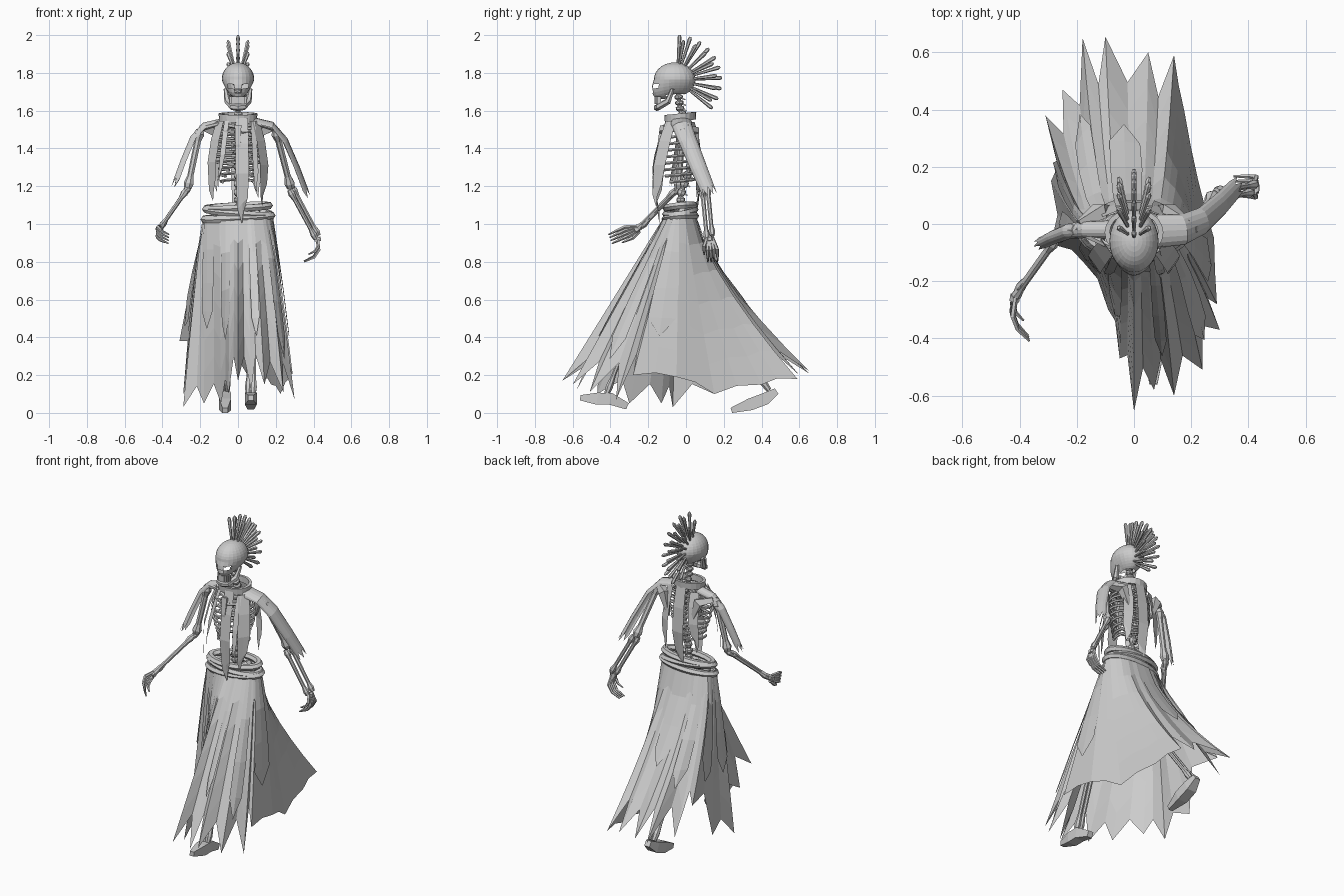
import bpy, bmesh, math, random
from mathutils import Vector as V

random.seed(4)
if "Cube" in bpy.data.objects:
    bpy.data.objects.remove(bpy.data.objects["Cube"])

grey = bpy.data.materials.new("pale_grey")
grey.use_nodes = True
grey.diffuse_color = (0.6, 0.6, 0.6, 1)
grey.node_tree.nodes["Principled BSDF"].inputs["Base Color"].default_value = (0.6, 0.6, 0.6, 1)


def finish(bm, name):
    bmesh.ops.recalc_face_normals(bm, faces=bm.faces)
    mesh = bpy.data.meshes.new(name)
    bm.to_mesh(mesh)
    bm.free()
    mesh.materials.append(grey)
    bpy.context.collection.objects.link(bpy.data.objects.new(name, mesh))


def loft(bm, rings, closed=True, caps=False):
    rows = [[bm.verts.new(p) for p in ring] for ring in rings]
    n = len(rows[0])
    for a, b in zip(rows, rows[1:]):
        for i in range(n if closed else n - 1):
            j = (i + 1) % n
            bm.faces.new((a[i], a[j], b[j], b[i]))
    if caps:
        bm.faces.new(rows[0])
        bm.faces.new(rows[-1])


def frames(pts):
    # Yields each point with two axes across the path
    span = (pts[-1] - pts[0]).normalized()
    ref = V((0, 0, 1)) if abs(span.z) < 0.7 else V((0, 1, 0))
    for i, p in enumerate(pts):
        t = (pts[min(i + 1, len(pts) - 1)] - pts[max(i - 1, 0)]).normalized()
        a = t.cross(ref)
        a = a.normalized() if a.length > 0.05 else V((1, 0, 0))
        yield p, a, t.cross(a)


def tube(bm, pts, radii, sides=6):
    pts = [V(p) for p in pts]
    if not isinstance(radii, (list, tuple)):
        radii = [radii] * len(pts)
    rings = []
    for (p, a, b), r in zip(frames(pts), radii):
        angles = [math.tau * (k + 0.5) / sides for k in range(sides)]
        rings.append([p + (a * math.cos(w) + b * math.sin(w)) * r for w in angles])
    loft(bm, rings, caps=True)


def bone(bm, start, end, r):
    s, e = V(start), V(end)
    tube(bm, [s, s.lerp(e, 0.08), s.lerp(e, 0.2), s.lerp(e, 0.8), s.lerp(e, 0.92), e],
         [r, r * 1.5, r * 0.9, r * 0.85, r * 1.4, r], 7)


def oval(cx, cy, z, rx, ry, n=20, tilt_x=0, tilt_y=0):
    ring = []
    for k in range(n):
        c, s = math.cos(math.tau * k / n), math.sin(math.tau * k / n)
        ring.append(V((cx + rx * c, cy + ry * s, z + tilt_x * c + tilt_y * s)))
    return ring


# Skull: rounded cranium narrowing into the face, with open sockets
bm = bmesh.new()
bmesh.ops.create_uvsphere(bm, u_segments=24, v_segments=18, radius=1)
for v in bm.verts:
    x, y, z = v.co
    front = max(0, -y) * max(0, -z)
    v.co = (x * 0.086 * (1 - 0.25 * max(0, -z)), -0.06 + y * 0.11 - 0.055 * front,
            1.765 + z * 0.09 - 0.06 * front)
holes = []
for f in bm.faces:
    c = f.calc_center_median()
    eye = ((abs(c.x) - 0.038) / 0.023) ** 2 + ((c.z - 1.735) / 0.018) ** 2 < 1
    nose = abs(c.x) < 0.01 and 1.69 < c.z < 1.71
    under = c.z < 1.685 and c.y > -0.1
    if (c.y < -0.09 and (eye or nose)) or under:
        holes.append(f)
bmesh.ops.delete(bm, geom=holes, context='FACES')
finish(bm, "skull")

# Jaw and teeth
bm = bmesh.new()
tube(bm, [(-0.066, -0.07, 1.715), (-0.055, -0.095, 1.65), (-0.03, -0.145, 1.62), (0, -0.155, 1.616),
          (0.03, -0.145, 1.62), (0.055, -0.095, 1.65), (0.066, -0.07, 1.715)],
     [0.01, 0.018, 0.018, 0.018, 0.018, 0.018, 0.01], 6)
finish(bm, "jaw")
bm = bmesh.new()
for row_z in (1.635, 1.655):
    for k in range(9):
        w = math.radians(-60 + 15 * k)
        p = V((0.045 * math.sin(w), -0.115 - 0.045 * math.cos(w), row_z))
        tube(bm, [p, p + V((0, 0, 0.02))], 0.008, 4)
finish(bm, "teeth")

# Crest of head spikes in three rows
bm = bmesh.new()
hub = V((0, -0.05, 1.76))
for lean, first, last, count, reach in ((0, 86, -38, 10, 0.242), (0.2, 80, -30, 7, 0.222),
                                        (-0.2, 80, -30, 7, 0.222)):
    for k in range(count):
        w = math.radians(first + (last - first) * k / (count - 1))
        d = V((lean * 1.25, math.cos(w), math.sin(w))).normalized()
        tube(bm, [hub + d * q for q in (0.085, reach - 0.05, reach - 0.012, reach)],
             [0.006, 0.009, 0.011, 0.005], 6)
finish(bm, "crest_spikes")

# Spine with vertebrae
bm = bmesh.new()
path = [V(p) for p in ((0, -0.02, 1.0), (0, -0.03, 1.15), (0, 0.03, 1.33), (0, 0.03, 1.48),
                       (0, -0.03, 1.6), (0, -0.045, 1.72))]
tube(bm, path, 0.012)
for a, b in zip(path, path[1:]):
    for k in range(4):
        p, d = a.lerp(b, k / 4), (b - a) / 4
        tube(bm, [p, p + d * 0.25, p + d * 0.6, p + d * 0.8], [0.015, 0.023, 0.023, 0.015], 7)
        tube(bm, [p + d * 0.4, p + d * 0.2 + V((0, 0.035, -0.008))], [0.009, 0.004], 4)
finish(bm, "spine")

# Rib cage, breastbone, collar bones and shoulder blades
bm = bmesh.new()
for k in range(9):
    z = 1.51 - k * 0.034
    w = 0.09 + 0.045 * math.sin(math.pi * min(1, (k + 1.5) / 8))
    end = math.pi * (0.95 if k < 6 else 0.95 - 0.1 * (k - 5))
    for side in (-1, 1):
        arc = [end * j / 9 for j in range(10)]
        tube(bm, [(side * w * math.sin(a), -0.045 + 0.09 * math.cos(a), z - 0.025 * a / math.pi)
                  for a in arc], 0.008, 5)
finish(bm, "ribs")
bm = bmesh.new()
tube(bm, [(0, -0.12, 1.52), (0, -0.137, 1.42), (0, -0.135, 1.3)], [0.025, 0.02, 0.008], 4)
for side in (-1, 1):
    tube(bm, [(0, -0.115, 1.515), (side * 0.1, -0.07, 1.53), (side * 0.2, -0.02, 1.505)], [0.013, 0.011, 0.016])
    tube(bm, [(side * 0.19, 0.0, 1.51), (side * 0.12, 0.045, 1.49), (side * 0.08, 0.06, 1.36)],
         [0.02, 0.035, 0.008], 4)
finish(bm, "shoulder_bones")

# Pelvis
bm = bmesh.new()
for side in (-1, 1):
    tube(bm, [(0, 0.0, 1.03), (side * 0.08, -0.01, 1.07), (side * 0.12, -0.04, 1.04), (side * 0.09, -0.04, 0.97),
              (0, -0.07, 0.95)], [0.03, 0.03, 0.025, 0.025, 0.015])
finish(bm, "pelvis")

# Arms and hands
arms = {"right": (((-0.2, -0.02, 1.5), (-0.265, -0.04, 1.19), (-0.415, -0.25, 0.975)),
                  (-0.15, -0.8, -0.3), (0.6, -0.5, -0.25)),
        "left": (((0.2, -0.02, 1.5), (0.28, 0.1, 1.19), (0.42, 0.125, 0.93)),
                 (0.12, 0.08, -1), (-0.85, 0.0, -0.3))}
for name, (joints, aim, curl) in arms.items():
    shoulder, elbow, wrist = map(V, joints)
    bm = bmesh.new()
    bone(bm, shoulder, elbow, 0.02)
    gap = V((0.007, 0.014, 0.009))
    for s in (-1, 1):
        bone(bm, elbow + gap * s, wrist + gap * s, 0.013)
    finish(bm, name + "_arm")
    bm = bmesh.new()
    aim, curl = V(aim).normalized(), V(curl).normalized()
    across = aim.cross(curl).normalized()
    tube(bm, [wrist, wrist + aim * 0.02], 0.02)
    for k in range(5):
        side = across * (k - 2)
        size = 0.75 if k == 0 else 1.1
        base = wrist + side * 0.007
        knuckle = base + aim * 0.06 * size + side * 0.01
        middle = knuckle + (aim * 0.6 + curl * 0.6) * 0.045 * size
        tip = middle + (curl * 0.95 + aim * 0.1) * 0.055 * size
        tube(bm, [base, knuckle, middle, tip], [0.009, 0.01, 0.008, 0.004], 5)
    finish(bm, name + "_hand")

# Legs in a walking stride, with feet
legs = {"left": (((0.08, -0.03, 0.97), (0.08, -0.24, 0.58), (0.068, -0.42, 0.1)),
                 ((0.068, -0.31, 0.035), (0.068, -0.4, 0.075), (0.068, -0.47, 0.075), (0.068, -0.56, 0.08))),
        "right": (((-0.08, -0.03, 0.97), (-0.07, 0.1, 0.58), (-0.07, 0.44, 0.12)),
                  ((-0.068, 0.48, 0.115), (-0.068, 0.42, 0.075), (-0.068, 0.34, 0.045), (-0.068, 0.24, 0.013)))}
for name, (joints, sole) in legs.items():
    bm = bmesh.new()
    hip, knee, ankle = map(V, joints)
    bone(bm, hip, knee, 0.024)
    for s in (-0.013, 0.013):
        bone(bm, knee + V((s, 0, 0)), ankle + V((s, 0, 0)), 0.014)
    finish(bm, name + "_leg")
    bm = bmesh.new()
    tube(bm, sole, [0.025, 0.045, 0.045, 0.02], 4)
    finish(bm, name + "_foot")

# Collar ring and wound belt
bm = bmesh.new()
loft(bm, [oval(0, -0.03, z, r, r * 0.82, tilt_y=0.008) for r, z in
          ((0.085, 1.545), (0.1, 1.545), (0.103, 1.585), (0.085, 1.585), (0.085, 1.545))])
finish(bm, "collar")
bm = bmesh.new()
for z, r, tx, ty in ((1.035, 0.176, 0.01, 0.008), (1.065, 0.168, -0.014, 0.012), (1.09, 0.162, 0.008, 0.008)):
    loft(bm, [oval(0, -0.03, z + 0.02 * math.sin(w), r + 0.023 * math.cos(w), r * 0.44 + 0.023 * math.cos(w),
                   24, tx, ty) for w in (math.tau * k / 6 for k in range(7))])
finish(bm, "belt")

# Skirt: hem tips listed around the body, joined to an oval waist
tips = [V(p) for p in (
    (0, -0.655, 0.17), (0.07, -0.58, 0.12), (0.14, -0.6, 0.15), (0.24, -0.51, 0.11), (0.3, -0.37, 0.07),
    (0.29, -0.28, 0.2), (0.28, -0.05, 0.19), (0.225, 0.15, 0.1), (0.175, 0.4, 0.15), (0.14, 0.59, 0.18),
    (0.05, 0.6, 0.2), (-0.1, 0.655, 0.22), (-0.18, 0.65, 0.21), (-0.25, 0.47, 0.2), (-0.31, 0.38, 0.38),
    (-0.29, 0.15, 0.1), (-0.29, -0.07, 0.03), (-0.18, -0.13, 0.05), (-0.09, -0.3, 0.05), (-0.05, -0.47, 0.1))]
waist = []
for p in tips:
    w = math.atan2(p.y / 0.65, p.x / 0.3)
    waist.append(V((0.18 * math.cos(w), -0.03 + 0.082 * math.sin(w), 1.045)))


def skirt_point(u, t, swell=1.0):
    i, n = math.floor(u), len(tips)
    top = waist[i % n].lerp(waist[(i + 1) % n], u - i)
    end = tips[i % n].lerp(tips[(i + 1) % n], u - i)
    s = t ** (1 + 0.4 * max(0, end.y / 0.65))
    x = top.x + (end.x - top.x) * t ** 0.82
    y = top.y + (end.y - top.y) * s
    return V((x * swell, y * swell, top.z + (end.z - top.z) * t))


bm = bmesh.new()
columns = []
for k in range(2 * len(tips)):
    notch = k % 2
    length = random.uniform(0.8, 0.92) if notch else 1
    # The broad side sheet has an almost straight hem
    if notch and 10 < k < 19:
        length = 0.98
    dip = 0.95 if notch and length < 0.95 else 1
    columns.append([skirt_point(k / 2, length * q / 6, dip if q > 1 else 1) for q in range(7)])
loft(bm, [list(row) for row in zip(*columns)])
finish(bm, "skirt")

# Torn outer panels lying on the skirt
bm = bmesh.new()
for mid, half, length in ((5.5, 0.55, 0.75), (3.3, 0.4, 0.8), (1.5, 0.4, 0.7), (18.6, 0.45, 0.68),
                          (17.2, 0.4, 0.6), (15.6, 0.45, 0.62), (14.4, 0.4, 0.75), (12.4, 0.5, 0.7),
                          (10.6, 0.5, 0.6)):
    rings = []
    for q, wide in ((0, 1), (0.3, 1), (0.6, 1), (0.85, 0.85), (1, 0.04)):
        rings.append([skirt_point(mid + half * wide * s, length * q, 1.03 + 0.01 * (s == 0)) for s in (-1, 0, 1)])
    loft(bm, rings, closed=False)
finish(bm, "skirt_panels")


# Hanging cloth strips on chest and back
def strip(bm, top, bottom, bulge, width, turn=0):
    top, bottom = V(top), V(bottom)
    across = V((math.cos(turn), math.sin(turn), 0))
    rings = []
    for q, wide in ((0, 0.9), (0.25, 1), (0.55, 1), (0.85, 0.8), (1, 0.1)):
        p = top.lerp(bottom, q) + V(bulge) * math.sin(math.pi * q)
        rings.append([p + across * s * width * wide / 2 + V((0, 0, 0.03 * s * (q > 0.8))) for s in (-1, 0, 1)])
    loft(bm, rings, closed=False)


bm = bmesh.new()
strip(bm, (0.02, -0.112, 1.56), (0.025, -0.14, 1.03), (0, -0.04, 0), 0.07)
for side, low in ((-1, 1.15), (1, 1.12)):
    strip(bm, (side * 0.095, -0.08, 1.545), (side * 0.13, -0.155, low), (side * 0.025, -0.02, 0), 0.075, side * 0.95)
    strip(bm, (side * 0.07 + 0.01, -0.1, 1.545), (side * 0.1, -0.175, low + 0.07), (0, -0.02, 0), 0.03, side * 0.4)
finish(bm, "chest_strips")
bm = bmesh.new()
strip(bm, (0, 0.05, 1.56), (0, 0.05, 1.06), (0, 0.035, 0), 0.075)
for side, low in ((-1, 1.2), (1, 1.17)):
    strip(bm, (side * 0.085, 0.035, 1.54), (side * 0.11, 0.055, low), (0, 0.025, 0), 0.06, -side * 0.4)
finish(bm, "back_strips")

# Ragged shoulder sleeves
sleeves = {"left": (0.058, ((0.08, -0.025, 1.535), (0.17, -0.02, 1.515), (0.235, 0.01, 1.44), (0.3, 0.07, 1.29), (0.345, 0.12, 1.17))),
           "right": (0.032, ((-0.08, -0.02, 1.53), (-0.17, -0.02, 1.51), (-0.225, -0.025, 1.45), (-0.275, -0.045, 1.33), (-0.315, -0.065, 1.22)))}
for name, (half, path) in sleeves.items():
    bm = bmesh.new()
    pts = [V(p) for p in path]
    rings = []
    for i, p in enumerate(pts):
        t = (pts[min(i + 1, 4)] - pts[max(i - 1, 0)]).normalized()
        across = t.cross(V((-t.z * math.copysign(1, p.x), 0, abs(t.x)))).normalized()
        out = across.cross(t).normalized()
        if out.x * p.x < 0:
            out = -out
        ring = []
        for k in range(9):
            w = math.pi * (k / 8 - 0.5)
            ragged = t * (0.05 * (k % 2) - 0.02) if i == 4 else V((0, 0, 0))
            ring.append(p + across * half * (1 - 0.08 * i) * math.sin(w) + out * 0.03 * math.cos(w) + ragged)
        rings.append(ring)
    loft(bm, rings, closed=False)
    finish(bm, name + "_sleeve")
